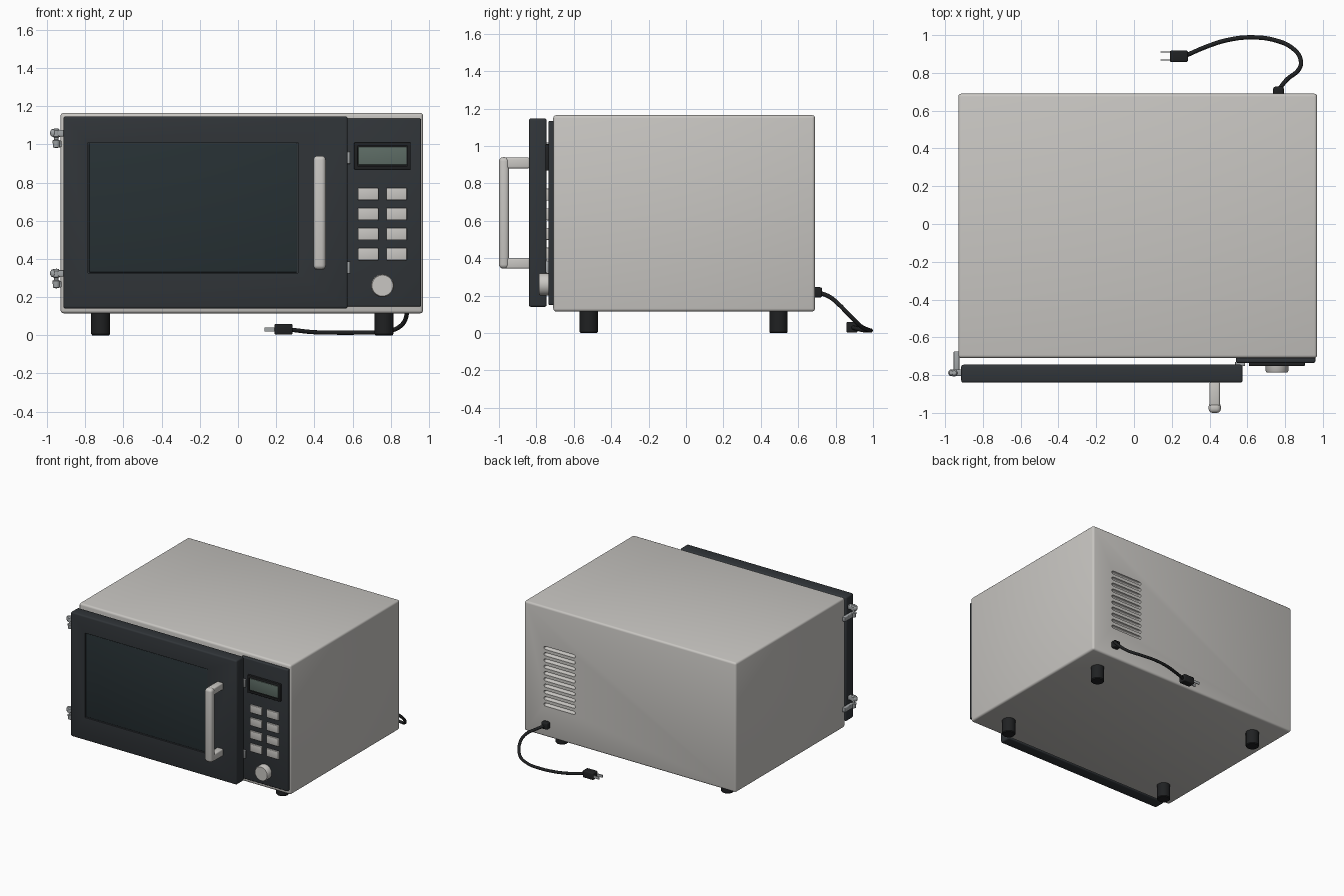
import bpy, bmesh
from math import radians, pi
from mathutils import Vector, Matrix

if "Cube" in bpy.data.objects:
    bpy.data.objects.remove(bpy.data.objects["Cube"])


def material(name, r, g, b):
    m = bpy.data.materials.new(name)
    m.diffuse_color = (r, g, b, 1)
    m.use_nodes = True
    m.node_tree.nodes["Principled BSDF"].inputs["Base Color"].default_value = m.diffuse_color
    return m


SHELL = material("warm_grey", 0.58, 0.565, 0.54)
DARK = material("charcoal", 0.03, 0.035, 0.04)
GLASS = material("dark_glass", 0.02, 0.03, 0.034)
SCREEN = material("display_green", 0.11, 0.15, 0.13)
RUBBER = material("black_rubber", 0.014, 0.015, 0.016)
METAL = material("metal", 0.36, 0.38, 0.39)


def finish(bm, name, mat):
    me = bpy.data.meshes.new(name)
    bmesh.ops.recalc_face_normals(bm, faces=bm.faces)
    bm.to_mesh(me)
    bm.free()
    ob = bpy.data.objects.new(name, me)
    bpy.context.collection.objects.link(ob)
    if mat:
        me.materials.append(mat)
    smooth(ob)
    return ob


def smooth(ob):
    bpy.ops.object.select_all(action='DESELECT')
    bpy.context.view_layer.objects.active = ob
    ob.select_set(True)
    bpy.ops.object.shade_smooth_by_angle(angle=radians(35))


def box(name, x, y, z, mat, bevel=0.0, seg=3):
    """Box from (min, max) ranges with rounded edges."""
    bm = bmesh.new()
    size = Vector((x[1] - x[0], y[1] - y[0], z[1] - z[0]))
    mid = Vector((sum(x), sum(y), sum(z))) / 2
    bmesh.ops.create_cube(bm, size=1, matrix=Matrix.Translation(mid) @ Matrix.Diagonal((*size, 1)))
    if bevel:
        bmesh.ops.bevel(bm, geom=bm.edges[:], offset=bevel, segments=seg, profile=0.5, affect='EDGES')
    return finish(bm, name, mat)


def lathe(name, center, profile, mat, axis='Z', steps=32):
    """Turned part from (radius, height) pairs."""
    bm = bmesh.new()
    vs = [bm.verts.new((r, 0, h)) for r, h in profile]
    es = [bm.edges.new(p) for p in zip(vs, vs[1:])]
    bmesh.ops.spin(bm, geom=vs + es, cent=(0, 0, 0), axis=(0, 0, 1), angle=2 * pi, steps=steps)
    bmesh.ops.remove_doubles(bm, verts=bm.verts, dist=1e-5)
    rot = {'Z': Matrix(), '-Y': Matrix.Rotation(pi / 2, 4, 'X'), 'Y': Matrix.Rotation(-pi / 2, 4, 'X')}[axis]
    bmesh.ops.transform(bm, verts=bm.verts, matrix=Matrix.Translation(center) @ rot)
    return finish(bm, name, mat)


def cut(ob, cutters):
    for c in cutters:
        c.hide_render = True
        mod = ob.modifiers.new("cut", 'BOOLEAN')
        mod.operation, mod.object, mod.solver = 'DIFFERENCE', c, 'EXACT'
        bpy.context.view_layer.objects.active = ob
        bpy.ops.object.modifier_apply(modifier=mod.name)
        bpy.data.objects.remove(c)
    smooth(ob)


# Cabinet with cooking cavity and rear vent slots
cabinet = box("cabinet", (-0.93, 0.97), (-0.71, 0.69), (0.115, 1.165), SHELL, 0.016)
cutters = [box("cavity_cutter", (-0.8, 0.46), (-0.8, 0.5), (0.24, 1.05), SHELL)]
for i in range(10):
    z = 0.375 + i * 0.051
    cutters.append(box("vent_cutter", (0.51, 0.79), (0.665, 0.75), (z - 0.013, z + 0.013), SHELL, 0.0115))
cut(cabinet, cutters)

# Feet
for side, x in (("left", -0.72), ("right", 0.765)):
    for end, y in (("front", -0.52), ("back", 0.495)):
        lathe(f"{end}_{side}_foot", (x, y, 0),
              [(0, 0), (0.044, 0), (0.049, 0.006), (0.049, 0.12), (0, 0.12)], RUBBER)

# Door with recessed window
door = box("door", (-0.915, 0.575), (-0.84, -0.745), (0.14, 1.147), DARK, 0.012)
cut(door, [box("window_cutter", (-0.785, 0.315), (-0.9, -0.826), (0.325, 1.01), DARK)])
box("door_window", (-0.78, 0.31), (-0.832, -0.82), (0.33, 1.005), GLASS, 0.003)

# Door handle
box("handle_bar", (0.395, 0.46), (-1.0, -0.945), (0.345, 0.94), SHELL, 0.022, 4)
for name, z in (("lower", 0.373), ("upper", 0.909)):
    box(f"{name}_handle_post", (0.4, 0.455), (-0.965, -0.835), (z - 0.029, z + 0.029), SHELL, 0.01)

# Hinges: body arm, door leaf, knuckles and pin
for name, z in (("lower", 0.295), ("upper", 1.03)):
    box(f"{name}_hinge_arm", (-0.955, -0.925), (-0.79, -0.675), (z - 0.045, z - 0.01), METAL, 0.005)
    box(f"{name}_hinge_leaf", (-0.96, -0.9), (-0.805, -0.77), (z + 0.012, z + 0.046), METAL, 0.006)
    lathe(f"{name}_hinge_pin", (-0.952, -0.788, z),
          [(0, -0.05), (0.017, -0.045), (0.02, -0.01), (0.011, -0.005), (0.011, 0.006),
           (0.02, 0.011), (0.02, 0.043), (0.012, 0.052), (0, 0.054)], METAL, steps=20)
    lathe(f"{name}_hinge_screw", (-0.966, -0.788, z + 0.03),
          [(0, -0.022), (0.012, -0.018), (0.018, -0.008), (0.018, 0.008), (0.012, 0.018), (0, 0.022)],
          METAL, steps=16)

# Control panel, display and buttons
box("control_panel", (0.54, 0.96), (-0.735, -0.7), (0.15, 1.135), DARK, 0.008)
bezel = box("display_bezel", (0.608, 0.905), (-0.752, -0.73), (0.868, 1.01), RUBBER, 0.005)
cut(bezel, [box("screen_cutter", (0.625, 0.888), (-0.8, -0.744), (0.888, 0.991), RUBBER)])
box("display_screen", (0.63, 0.884), (-0.749, -0.74), (0.893, 0.986), SCREEN, 0.002)
for row in range(4):
    for col in range(2):
        x, z = 0.682 + col * 0.149, 0.74 - row * 0.105
        box("button", (x - 0.054, x + 0.054), (-0.749, -0.73), (z - 0.032, z + 0.032), SHELL, 0.005)
lathe("dial_knob", (0.757, -0.73, 0.26),
      [(0, 0), (0.06, 0), (0.06, 0.048), (0.055, 0.056), (0, 0.056)], SHELL, '-Y', 40)
for name, z in (("lower", 0.355), ("upper", 0.93)):
    box(f"{name}_door_catch", (0.535, 0.588), (-0.752, -0.73), (z - 0.032, z + 0.032), METAL, 0.004)

# Power cord
box("cord_strain_relief", (0.737, 0.793), (0.68, 0.727), (0.19, 0.245), RUBBER, 0.01)
cu = bpy.data.curves.new("power_cord", 'CURVE')
cu.dimensions = '3D'
cu.bevel_depth, cu.bevel_resolution, cu.resolution_u = 0.0115, 3, 8
cu.use_fill_caps = True
path = [(0.765, 0.71, 0.217), (0.81, 0.765, 0.195), (0.87, 0.815, 0.155), (0.883, 0.865, 0.105),
        (0.84, 0.93, 0.04), (0.75, 0.972, 0.018), (0.62, 0.988, 0.014), (0.5, 0.975, 0.014),
        (0.4, 0.945, 0.016), (0.27, 0.89, 0.03)]
sp = cu.splines.new('BEZIER')
sp.bezier_points.add(len(path) - 1)
for p, co in zip(sp.bezier_points, path):
    p.co = co
    p.handle_left_type = p.handle_right_type = 'AUTO'
cu.materials.append(RUBBER)
bpy.context.collection.objects.link(bpy.data.objects.new("power_cord", cu))

# Plug and prongs
box("plug", (0.19, 0.286), (0.858, 0.918), (0.003, 0.06), RUBBER, 0.008)
for name, y in (("left", 0.868), ("right", 0.91)):
    box(f"{name}_plug_prong", (0.14, 0.2), (y - 0.003, y + 0.003), (0.021, 0.042), METAL)
